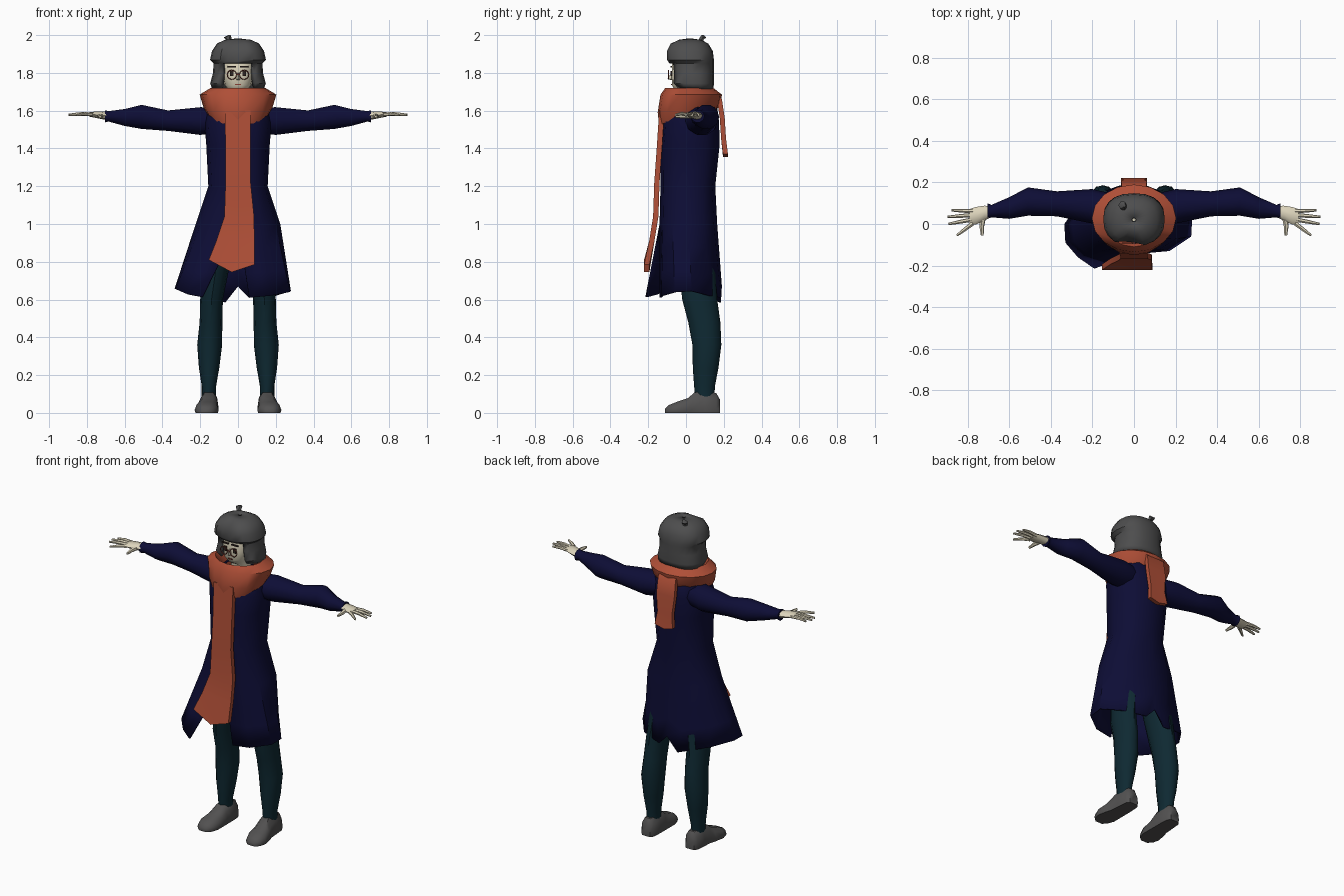
import bpy, bmesh, math
from mathutils import Vector

if "Cube" in bpy.data.objects:
    bpy.data.objects.remove(bpy.data.objects["Cube"])


def material(name, rgb):
    m = bpy.data.materials.new(name)
    m.diffuse_color = (*rgb, 1)
    m.use_nodes = True
    m.node_tree.nodes["Principled BSDF"].inputs["Base Color"].default_value = m.diffuse_color
    return m


NAVY = material("navy cloth", (.004, .004, .036))
RUST = material("rust wool", (.43, .078, .038))
HAIR = material("dark grey hair", (.075, .075, .076))
TEAL = material("dark teal cloth", (.0045, .022, .032))
SKIN = material("pale skin", (.72, .66, .50))
SHOE = material("grey leather", (.085, .083, .083))
FRAME = material("red brown frame", (.25, .05, .035))
DARK = material("dark brown", (.03, .018, .015))


def finish(name, bm, mat, thick=0, angle=40):
    bmesh.ops.remove_doubles(bm, verts=bm.verts, dist=.0005)
    bmesh.ops.recalc_face_normals(bm, faces=bm.faces)
    me = bpy.data.meshes.new(name)
    bm.to_mesh(me)
    bm.free()
    me.materials.append(mat)
    ob = bpy.data.objects.new(name, me)
    bpy.context.collection.objects.link(ob)
    if thick:
        s = ob.modifiers.new("thickness", 'SOLIDIFY')
        s.thickness, s.offset = thick, -1
    bpy.ops.object.select_all(action='DESELECT')
    ob.select_set(True)
    bpy.context.view_layer.objects.active = ob
    bpy.ops.object.shade_smooth_by_angle(angle=math.radians(angle))
    return ob


def loft(name, rings, mat, closed=True, caps=True, thick=0, skip=None, angle=40):
    """Skin a row of equal-length point rings."""
    bm = bmesh.new()
    rows = [[bm.verts.new(p) for p in r] for r in rings]
    n = len(rows[0])
    for a, b in zip(rows, rows[1:]):
        for i in range(n if closed else n - 1):
            q = (a[i], a[(i + 1) % n], b[(i + 1) % n], b[i])
            if skip and skip(sum((v.co for v in q), Vector()) / 4):
                continue
            bm.faces.new(q)
    if closed and caps:
        bm.faces.new(rows[0])
        bm.faces.new(rows[-1])
    return finish(name, bm, mat, thick, angle)


def ring(c, u, v, n=12, power=1.0, start=0):
    """Rounded section round c, spanned by half-axes u and v."""
    def f(t):
        return math.copysign(abs(t) ** power, t)
    c, u, v = Vector(c), Vector(u), Vector(v)
    angs = [start + 2 * math.pi * i / n for i in range(n)]
    return [c + u * f(math.cos(a)) + v * f(math.sin(a)) for a in angs]


def flat_ring(z, rx, yf, yb, n=12, power=1.0, x=0, start=0):
    """Level section from its half-width and front and back y."""
    return ring((x, (yf + yb) / 2, z), (rx, 0, 0), (0, (yb - yf) / 2, 0), n, power, start)


def tube(name, pts, mat, n=6):
    """Round limb through (x, y, z, radius) points in a roughly level direction."""
    d = (Vector(pts[-1][:3]) - Vector(pts[0][:3])).normalized()
    u = d.orthogonal().normalized()
    v = d.cross(u)
    loft(name, [ring(p[:3], u * p[3], v * p[3], n) for p in pts], mat)


# Coat: sheet wrapped from the front seam round the back, opening at the skirt
coat = []
for z, rx, yf, yb in ((1.66, .10, -.06, .13), (1.62, .16, -.10, .165), (1.54, .178, -.125, .175),
                      (1.42, .168, -.135, .178), (1.2, .157, -.135, .155), (1.0, .224, -.14, .165)):
    r = flat_ring(z, rx, yf, yb, 12, .85, start=-math.pi / 2)
    coat.append([r[-i % 12] for i in range(13)])
hem = [Vector(p) for p in (
    (-.19, -.215, .615), (-.27, -.16, .63), (-.33, -.09, .655), (-.335, 0, .66), (-.25, .12, .64),
    (-.07, .185, .585), (0, .19, .67), (.06, .185, .61), (.2, .13, .62), (.28, .03, .645),
    (.275, -.06, .64), (.17, -.13, .62), (.06, -.14, .61))]
top = coat[-1]
coat += [[a.lerp(b, t) for a, b in zip(top, hem)] for t in (.33, .67, 1)]
loft("coat", coat, NAVY, closed=False, thick=.01)

# Scarf wrap: thick collar, lower at the front
wrap = []
for z, rx, yf, yb, lift in ((1.60, .11, -.08, .13, .03), (1.525, .155, -.142, .17, .09),
                            (1.59, .182, -.15, .185, .05), (1.685, .203, -.135, .19, 0),
                            (1.72, .145, -.11, .145, 0), (1.67, .11, -.08, .11, 0)):
    r = flat_ring(z, rx, yf, yb, 16)
    for p in r:
        p.z += lift * (p.y - yf) / (yb - yf)
    wrap.append(r)
wrap.append(wrap[0])
loft("scarf_wrap", wrap, RUST, caps=False)

# Scarf ends: rows of (left x, right x, y, left z, middle z, right z)
FRONT = ((-.07, .065, -.142, 1.6, 1.6, 1.6), (-.066, .065, -.155, 1.4, 1.4, 1.4),
         (-.066, .067, -.168, 1.22, 1.22, 1.22), (-.072, .085, -.174, 1.04, 1.04, 1.04),
         (-.115, .087, -.195, .91, .91, .91), (-.155, .088, -.222, .81, .745, .785))
BACK = ((-.06, .06, .15, 1.70, 1.70, 1.70), (-.06, .06, .19, 1.66, 1.66, 1.66),
        (-.062, .062, .205, 1.56, 1.56, 1.56), (-.05, .05, .212, 1.45, 1.45, 1.45),
        (-.062, .062, .222, 1.37, 1.355, 1.37))
for name, rows, back in (("scarf_front_end", FRONT, .028), ("scarf_back_end", BACK, -.026)):
    outer = [[(l, y, a), ((l + r) / 2, y, b), (r, y, c)] for l, r, y, a, b, c in rows]
    loft(name, [o + [(x, y + back, z) for x, y, z in reversed(o)] for o in outer], RUST)

for s, side in ((1, "left"), (-1, "right")):
    # Sleeves
    loft(side + "_sleeve", [ring((s * x, y, z), (0, ry, 0), (0, 0, rz), 10) for x, y, z, ry, rz in (
        (.08, .06, 1.55, .08, .07), (.2, .085, 1.545, .083, .077), (.37, .097, 1.547, .06, .057),
        (.51, .108, 1.567, .068, .067), (.6, .077, 1.564, .052, .047),
        (.685, .062, 1.57, .03, .029), (.705, .062, 1.57, .037, .034))], NAVY)
    # Hands
    loft(side + "_palm", [ring((s * x, y, z), (0, ry, 0), (0, 0, rz), 8) for x, y, z, ry, rz in (
        (.68, .062, 1.572, .024, .022), (.72, .052, 1.575, .036, .02),
        (.76, .04, 1.579, .042, .016), (.79, .034, 1.58, .038, .011))], SKIN)
    for i, (y0, x1, y1) in enumerate(((.062, .878, .066), (.043, .897, .034),
                                      (.022, .893, .0), (.003, .852, -.055))):
        tube(f"{side}_finger_{i + 1}", [(s * .775, y0, 1.58, .011), (s * (.775 + x1) / 2, (y0 + y1) / 2, 1.583, .0095),
                                        (s * x1, y1, 1.578, .006)], SKIN)
    tube(side + "_thumb", [(s * .725, .035, 1.572, .014), (s * .732, -.01, 1.57, .012),
                           (s * .73, -.055, 1.568, .007)], SKIN)
    # Legs
    loft(side + "_leg", [flat_ring(z, rx, yf, yb, 12, x=s * x) for z, rx, x, yf, yb in (
        (.07, .038, .154, .05, .15), (.14, .038, .154, .043, .153), (.24, .054, .153, .036, .172),
        (.36, .066, .15, .034, .187), (.48, .06, .143, .012, .182), (.6, .06, .14, -.02, .165),
        (.74, .068, .12, -.035, .155), (.92, .07, .085, -.05, .15))], TEAL)
    # Shoes: flat-soled arches from heel to toe
    shoe = []
    for y, x, w, h in ((.18, .152, .03, .07), (.16, .152, .045, .105), (.10, .153, .05, .115),
                       (.045, .155, .052, .108), (.01, .160, .058, .078), (-.05, .166, .064, .058),
                       (-.09, .168, .05, .042), (-.112, .168, .025, .022)):
        shoe.append([(s * (x + w * a), y, h * b) for a, b in (
            (-.92, 0), (-1, .25), (-.85, .7), (-.45, 1), (.45, 1), (.85, .7), (1, .25), (.92, 0))])
    loft(side + "_shoe", shoe, SHOE, angle=50)
    # Glasses, eyes and brows
    bpy.ops.mesh.primitive_torus_add(major_segments=16, minor_segments=5, major_radius=.024, minor_radius=.0028,
                                     location=(s * .033, -.092, 1.79), rotation=(math.pi / 2, 0, 0))
    lens = bpy.context.object
    lens.name = side + "_glasses_rim"
    lens.data.materials.append(FRAME)
    for part, z, w, h in (("eye", 1.797, .009, .014), ("brow", 1.832, .022, .004)):
        bpy.ops.mesh.primitive_cube_add(size=2, location=(s * .033, -.079, z))
        ob = bpy.context.object
        ob.name, ob.scale = f"{side}_{part}", (w, .004, h)
        ob.data.materials.append(DARK)

# Head, nose, bridge and mouth
loft("head", [flat_ring(z, rx, yf, yb, 14, .75) for z, rx, yf, yb in (
    (1.58, .05, -.02, .09), (1.69, .05, -.03, .09), (1.708, .05, -.06, .09), (1.735, .072, -.076, .10),
    (1.79, .085, -.078, .11), (1.87, .085, -.075, .11), (1.92, .06, -.05, .09))], SKIN)
loft("nose", [[(-.01, -.074, z0), (.01, -.074, z0), (0, y, z1)] for z0, y, z1 in (
    (1.762, -.078, 1.762), (1.768, -.098, 1.768), (1.80, -.079, 1.80))], SKIN)
for name, loc, size, mat in (("glasses_bridge", (0, -.092, 1.793), (.01, .003, .003), FRAME),
                             ("mouth", (0, -.0745, 1.738), (.015, .004, .003), FRAME)):
    bpy.ops.mesh.primitive_cube_add(size=2, location=loc)
    ob = bpy.context.object
    ob.name, ob.scale = name, size
    ob.data.materials.append(mat)

# Hair: shell open at the face, with a fringe overhang parted off-centre
hair = []
for z, rx, yf, yb in ((1.715, .138, -.055, .145), (1.745, .147, -.085, .148), (1.80, .132, -.082, .148),
                      (1.85, .130, -.088, .148), (1.868, .148, -.105, .148), (1.915, .138, -.107, .142),
                      (1.955, .112, -.085, .118), (1.975, .07, -.04, .08), (1.982, .01, .01, .03)):
    r = flat_ring(z, rx, yf, yb, 20, .85)
    for p in r:
        if 1.86 < z < 1.97 and p.y < -.04 and -.06 < p.x < .01:
            p.y += .018
            p.z -= .008
    hair.append(r)
loft("hair", hair, HAIR, caps=False, thick=.03,
     skip=lambda c: c.z < 1.855 and abs(c.x) < .085 and c.y < 0)

# Hair tuft on the crown
loft("hair_tuft", [ring((x, y, z), (r, 0, 0), (0, r, 0), 6) for x, y, z, r in (
    (-.045, .07, 1.95, .022), (-.05, .08, 1.975, .014), (-.055, .09, 1.988, .02), (-.045, .088, 2.0, .006))], HAIR)
